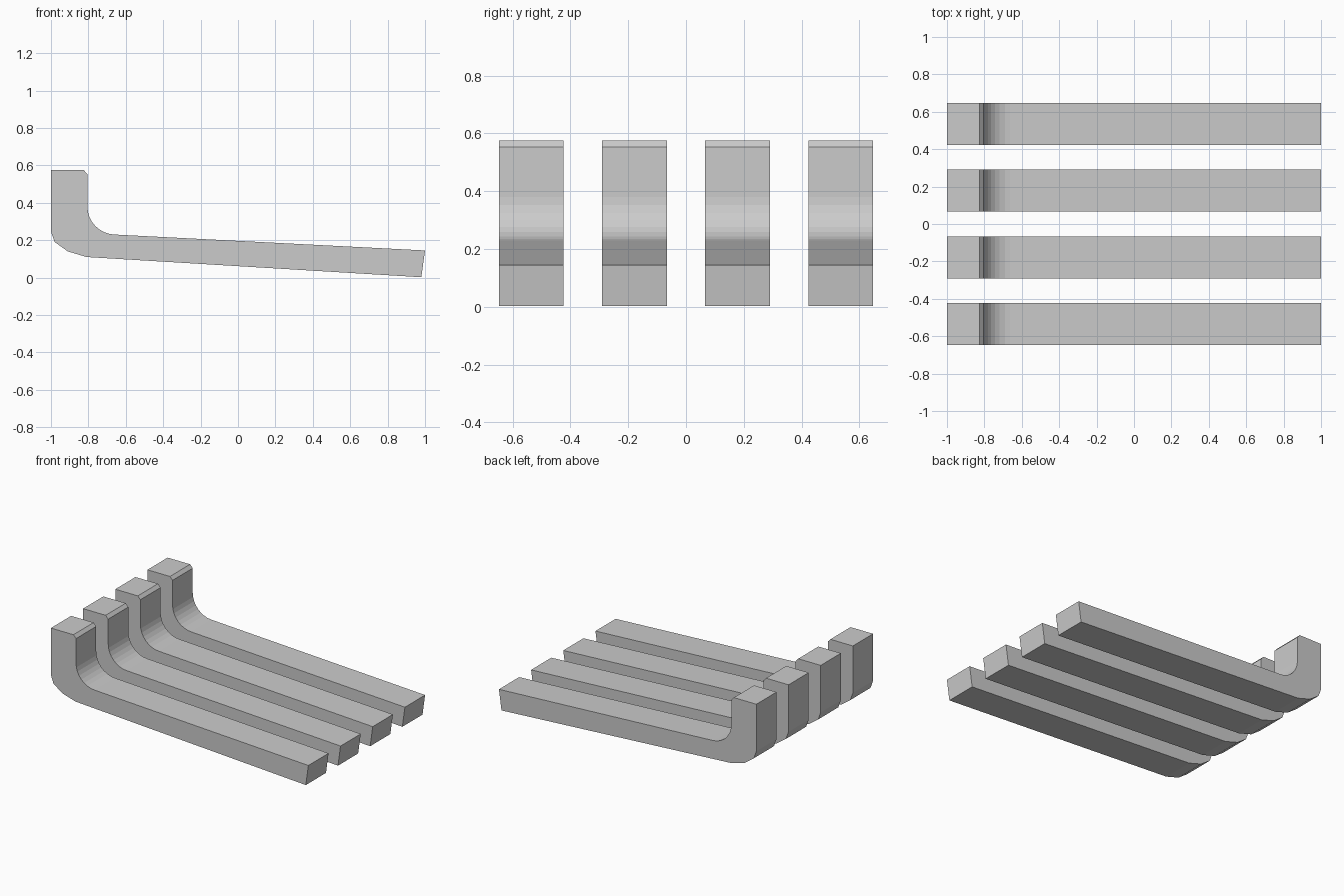
import bpy, bmesh, math
from mathutils import Vector

cube = bpy.data.objects.get("Cube")
if cube:
    bpy.data.objects.remove(cube, do_unlink=True)

grey = bpy.data.materials.new("plain_grey")
grey.use_nodes = True
colour = (0.6, 0.6, 0.6, 1)
grey.diffuse_color = colour
grey.node_tree.nodes["Principled BSDF"].inputs["Base Color"].default_value = colour

# Side profile: upright, outer bend, sloping bar, rounded inner bend
profile = [(-1, 0.575), (-1, 0.245), (-0.98, 0.19), (-0.91, 0.14),
           (-0.81, 0.11), (0.98, 0.002), (1, 0.145)]
centre, radius, steps = Vector((-0.655, 0.38)), 0.15, 8
for i in range(steps + 1):
    a = math.radians(267 - 87 * i / steps)
    profile.append((centre.x + radius * math.cos(a), centre.y + radius * math.sin(a)))
profile += [(-0.805, 0.553), (-0.825, 0.575)]

WIDTH = 0.224


def make_bar(name, y):
    """Extrude the profile across the width of one bar."""
    bm = bmesh.new()
    face = bm.faces.new([bm.verts.new((x, y - WIDTH / 2, z)) for x, z in profile])
    extruded = bmesh.ops.extrude_face_region(bm, geom=[face])["geom"]
    bmesh.ops.translate(bm, vec=(0, WIDTH, 0),
                        verts=[v for v in extruded if isinstance(v, bmesh.types.BMVert)])
    bmesh.ops.recalc_face_normals(bm, faces=bm.faces)
    mesh = bpy.data.meshes.new(name)
    bm.to_mesh(mesh)
    bm.free()
    mesh.materials.append(grey)
    bpy.context.collection.objects.link(bpy.data.objects.new(name, mesh))


# Four evenly spaced bars
for n in range(4):
    make_bar(f"bent_bar_{n + 1}", (n - 1.5) * 0.357)
